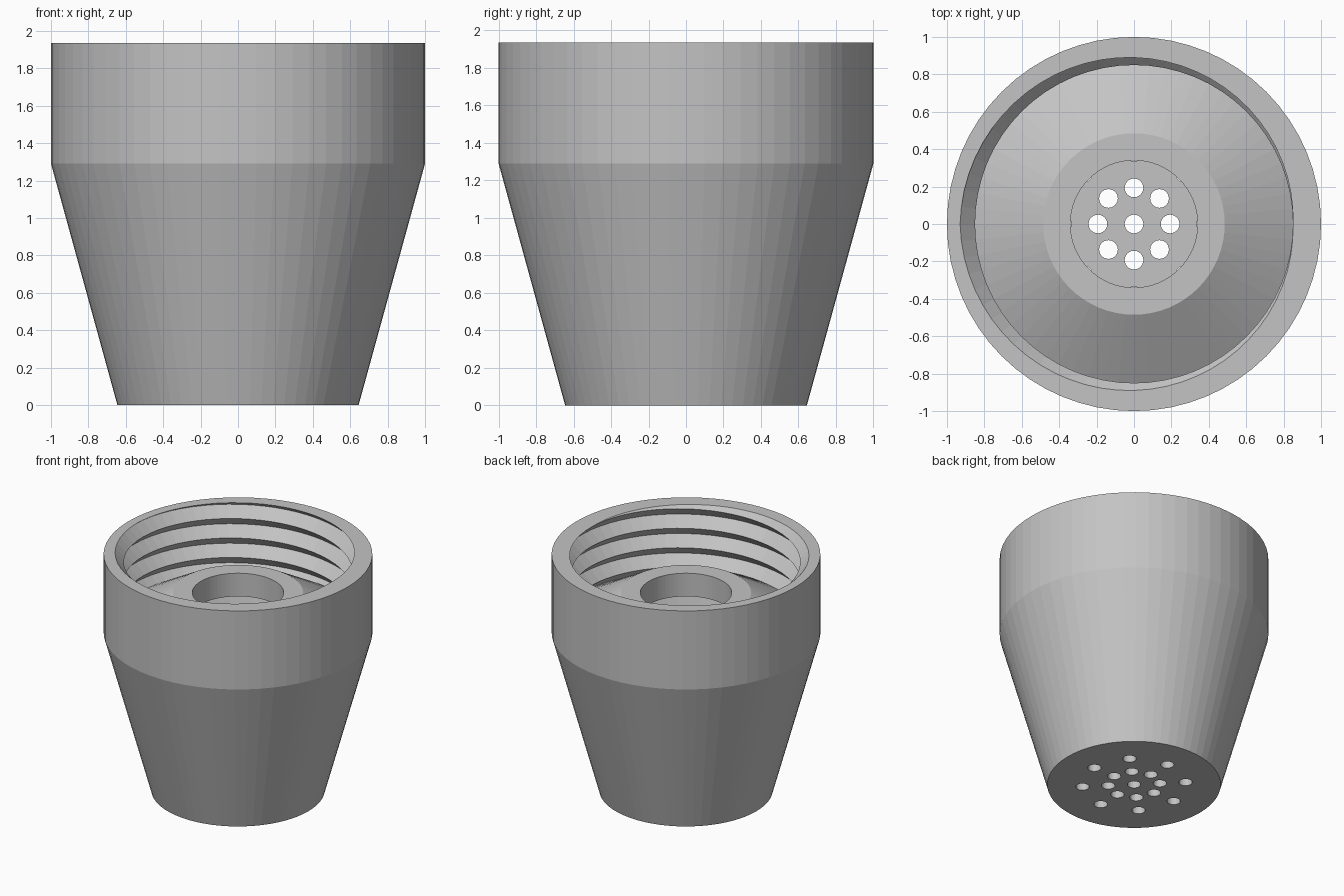
import bpy
import bmesh
from math import pi, sin, cos, ceil

old = bpy.data.objects.get("Cube")
if old:
    bpy.data.objects.remove(old, do_unlink=True)

SEGMENTS = 64
TOP = 1.935          # rim height
SHOULDER = 1.29      # where the taper meets the straight band
PITCH = 0.16         # thread pitch
CREST, DEPTH = 0.85, 0.08
THREAD_END = 1.33
FLOOR = 0.1

grey = bpy.data.materials.new("warm_free_grey")
grey.name = "plain_grey"
grey.use_nodes = True
colour = (0.55, 0.55, 0.55, 1)
grey.diffuse_color = colour
grey.node_tree.nodes["Principled BSDF"].inputs["Base Color"].default_value = colour


def add_object(name, bm):
    bmesh.ops.remove_doubles(bm, verts=bm.verts, dist=0.0002)
    bmesh.ops.recalc_face_normals(bm, faces=bm.faces)
    mesh = bpy.data.meshes.new(name)
    bm.to_mesh(mesh)
    bm.free()
    mesh.materials.append(grey)
    obj = bpy.data.objects.new(name, mesh)
    bpy.context.collection.objects.link(obj)
    return obj


def sweep(name, profile, closed=False):
    """Sweep a profile, given as a function of the turn (0 to 1), around z."""
    bm = bmesh.new()
    columns = []
    for i in range(SEGMENTS + 1):
        turn = i / SEGMENTS
        a = 2 * pi * turn
        columns.append([bm.verts.new((r * cos(a), r * sin(a), z))
                        for r, z in profile(turn)])
    count = len(columns[0])
    for a, b in zip(columns, columns[1:]):
        for k in range(count if closed else count - 1):
            n = (k + 1) % count
            bm.faces.new((a[k], b[k], b[n], a[n]))
    return add_object(name, bm)


# Internal triangular screw thread, cut off level at the rim and the base
def thread(turn):
    points = []
    for k in range(ceil(2 * (TOP - THREAD_END) / PITCH) + 3):
        z = TOP + PITCH * (turn - k / 2)
        z = min(TOP, max(THREAD_END, z))
        phase = ((z - TOP) / PITCH - turn) % 1
        points.append((CREST + DEPTH * (1 - abs(2 * phase - 1)), z))
    return points


# Tapered cup with threaded mouth and hollow lower chamber
def cup_profile(turn):
    outside = [(0, 0), (0.645, 0), (1, SHOULDER), (1, TOP)]
    chamber = [(0.84, 1.22), (0.53, FLOOR), (0, FLOOR)]
    return outside + thread(turn) + chamber


cup = sweep("threaded_cup", cup_profile)

# Sloping shelf with a raised flat lip around the central opening
sweep("funnel_shelf", lambda turn: [
    (0.34, 1.43), (0.34, 1.62), (0.485, 1.62),
    (0.94, 1.357), (0.92, 1.18), (0.485, 1.43)], closed=True)

# Drain holes: one in the middle and two rings of eight
bm = bmesh.new()
spots = [(0, 0)] + [(r * cos(k * pi / 4), r * sin(k * pi / 4))
                    for r in (0.193, 0.385) for k in range(8)]
for x, y in spots:
    made = bmesh.ops.create_cone(bm, cap_ends=True, segments=24,
                                 radius1=0.05, radius2=0.05, depth=0.4)
    bmesh.ops.translate(bm, verts=made["verts"], vec=(x, y, 0.05))
cutter = add_object("drain_hole_cutter", bm)
cutter.hide_render = True
cutter.hide_viewport = True

holes = cup.modifiers.new("drain_holes", 'BOOLEAN')
holes.operation = 'DIFFERENCE'
holes.solver = 'EXACT'
holes.object = cutter
